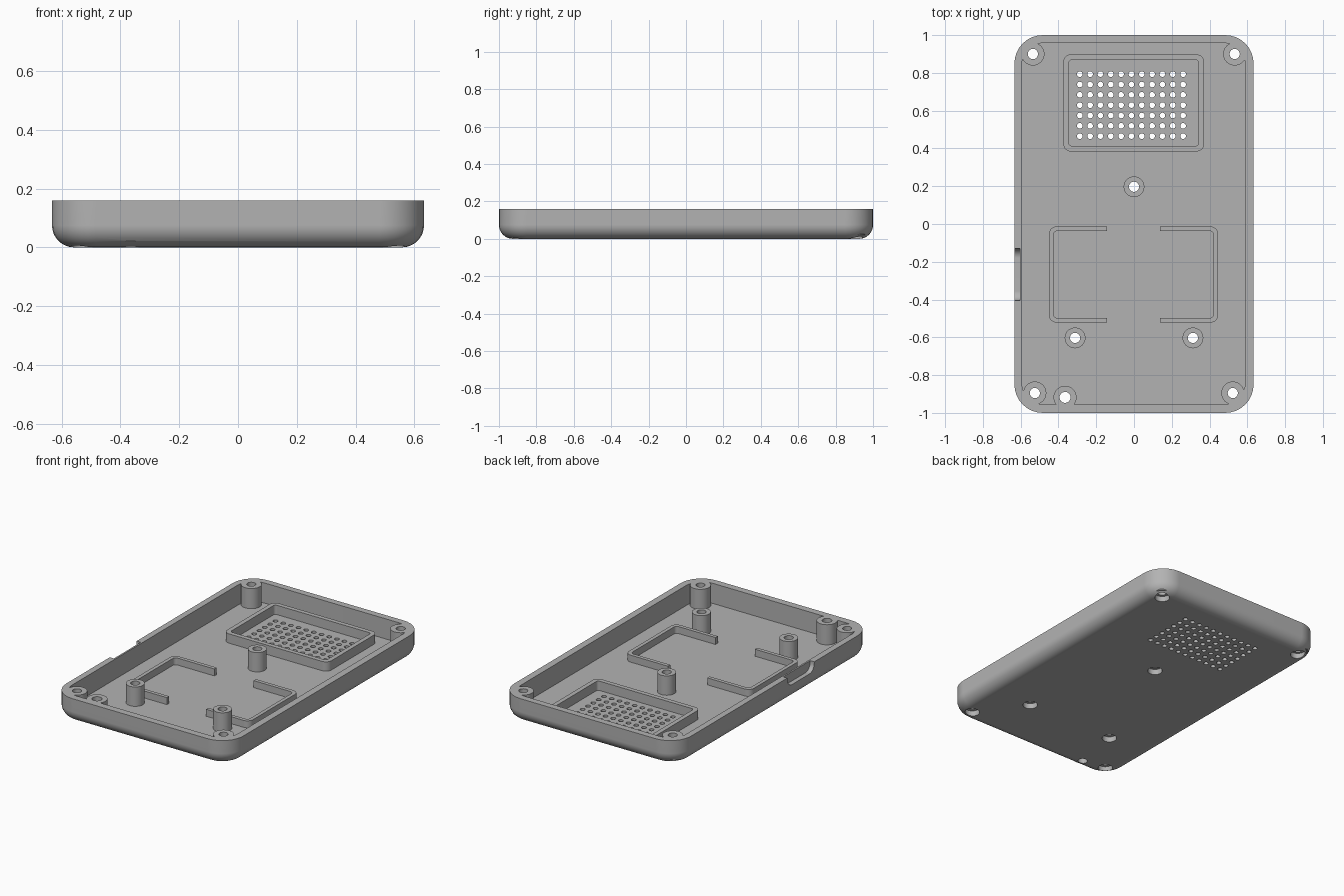
import bpy, bmesh
from math import sin, cos, pi, radians

cube = bpy.data.objects.get("Cube")
if cube:
    bpy.data.objects.remove(cube)

grey = bpy.data.materials.new("plain grey")
grey.use_nodes = True
COLOUR = (0.45, 0.45, 0.45, 1)
grey.diffuse_color = COLOUR
grey.node_tree.nodes["Principled BSDF"].inputs["Base Color"].default_value = COLOUR

TOP, FLOOR = 0.16, 0.03


def rect(x0, x1, y0, y1, r, n=8):
    """Rounded rectangle outline, counter-clockwise."""
    pts = []
    corners = ((x1 - r, y1 - r), (x0 + r, y1 - r), (x0 + r, y0 + r), (x1 - r, y0 + r))
    for q, (cx, cy) in enumerate(corners):
        for i in range(n + 1):
            a = (q + i / n) * pi / 2
            pts.append((cx + r * cos(a), cy + r * sin(a)))
    return pts


def circle(x, y, r, n=32):
    return [(x + r * cos(2 * pi * i / n), y + r * sin(2 * pi * i / n)) for i in range(n)]


def add_loft(bm, layers, along_x=False):
    """Closed solid through outlines, each given with its height."""
    rings = []
    for outline, h in layers:
        rings.append([bm.verts.new((h, u, v) if along_x else (u, v, h)) for u, v in outline])
    for a, b in zip(rings, rings[1:]):
        for i in range(len(a)):
            j = (i + 1) % len(a)
            bm.faces.new((a[i], a[j], b[j], b[i]))
    bm.faces.new(rings[0][::-1])
    bm.faces.new(rings[-1])


def make(name, solids, along_x=False):
    bm = bmesh.new()
    for layers in solids:
        add_loft(bm, layers, along_x)
    bmesh.ops.recalc_face_normals(bm, faces=bm.faces)
    mesh = bpy.data.meshes.new(name)
    bm.to_mesh(mesh)
    bm.free()
    mesh.materials.append(grey)
    ob = bpy.data.objects.new(name, mesh)
    bpy.context.collection.objects.link(ob)
    return ob


def select(ob):
    bpy.ops.object.select_all(action='DESELECT')
    ob.select_set(True)
    bpy.context.view_layer.objects.active = ob


def boolean(ob, other, operation='DIFFERENCE', keep=False):
    select(ob)
    mod = ob.modifiers.new("boolean", 'BOOLEAN')
    mod.operation, mod.solver, mod.object = operation, 'EXACT', other
    bpy.ops.object.modifier_apply(modifier=mod.name)
    if not keep:
        bpy.data.objects.remove(other)


def finish(ob):
    select(ob)
    bpy.ops.object.shade_smooth_by_angle(angle=radians(30))
    mod = ob.modifiers.new("even shading", 'WEIGHTED_NORMAL')
    mod.keep_sharp = True


# tray with a rounded bottom edge
W, D, R, FILLET = 0.633, 1.0, 0.15, 0.075
layers = []
for i in range(9):
    a = i / 8 * pi / 2
    inset = FILLET * (1 - sin(a))
    layers.append((rect(-W + inset, W - inset, -D + inset, D - inset, R - inset),
                   FILLET * (1 - cos(a))))
layers.append((rect(-W, W, -D, D, R), TOP))
tray = make("tray", [layers])
cavity = rect(-0.593, 0.588, -0.955, 0.958, 0.11)
boolean(tray, make("cavity", [[(cavity, FLOOR), (cavity, 0.3)]]))

# connector recess in the right wall
slot = rect(-0.405, -0.13, 0.1, 0.22, 0.05)
boolean(tray, make("recess", [[(slot, -0.7), (slot, -0.604)]], along_x=True))

# screw posts: corner posts join the rim, inner posts stand free
corner = [(-0.535, 0.9), (0.533, 0.9), (-0.525, -0.895), (0.523, -0.895)]
inner = [(0, 0.197), (-0.312, -0.603), (0.312, -0.603)]
pin = (-0.365, -0.918)
for x, y in corner + [pin]:
    c = circle(x, y, 0.061)
    boolean(tray, make("post", [[(c, 0.02), (c, TOP)]]), 'UNION')
posts = make("inner_posts", [[(circle(x, y, 0.055), 0.02), (circle(x, y, 0.055), 0.155)]
                             for x, y in inner])

# stepped screw holes, wider underneath
holes = []
for x, y in corner + inner:
    wide, thin = circle(x, y, 0.044), circle(x, y, 0.027)
    holes.append([(wide, -0.1), (wide, 0.035), (thin, 0.035), (thin, 0.3)])
thin = circle(*pin, 0.029)
holes.append([(thin, -0.1), (thin, 0.3)])
drill = make("drill", holes)
boolean(posts, drill, keep=True)
boolean(tray, drill)

# speaker grille
grille = []
for i in range(11):
    for j in range(7):
        c = circle(-0.287 + i * 0.0547, 0.465 + j * 0.0547, 0.015, 16)
        grille.append([(c, -0.1), (c, 0.1)])
boolean(tray, make("grille_drill", grille))


# raised frames on the floor
def frame(name, x0, x1, y0, y1, t, top):
    out = rect(x0, x1, y0, y1, 0.04)
    hole = rect(x0 + t, x1 - t, y0 + t, y1 - t, 0.04 - t * 0.8)
    ob = make(name, [[(out, 0.02), (out, top)]])
    boolean(ob, make("hole", [[(hole, -0.1), (hole, 0.3)]]))
    return ob


speaker = frame("speaker_frame", -0.374, 0.371, 0.384, 0.898, 0.029, 0.09)
bracket = frame("battery_brackets", -0.45, 0.445, -0.522, -0.013, 0.024, 0.075)
gap = [(-0.143, -0.7), (0.138, -0.7), (0.138, 0.2), (-0.143, 0.2)]
boolean(bracket, make("gap", [[(gap, -0.1), (gap, 0.3)]]))

for ob in (tray, posts, speaker, bracket):
    finish(ob)
